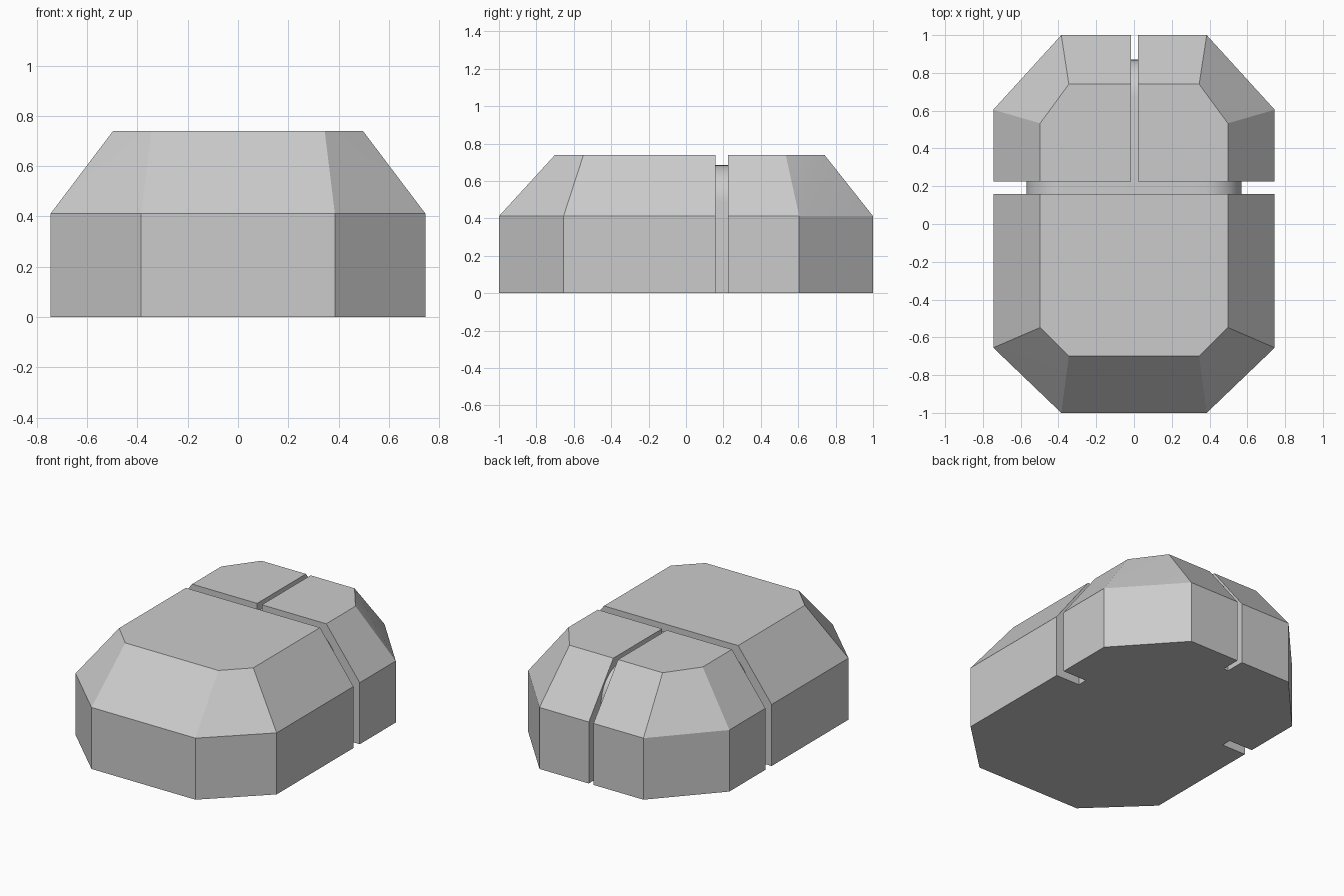
import bpy, bmesh, math

if "Cube" in bpy.data.objects:
    bpy.data.objects.remove(bpy.data.objects["Cube"])


def make_object(name, bm):
    bmesh.ops.recalc_face_normals(bm, faces=bm.faces)
    mesh = bpy.data.meshes.new(name)
    bm.to_mesh(mesh)
    bm.free()
    obj = bpy.data.objects.new(name, mesh)
    bpy.context.collection.objects.link(obj)
    return obj


def ring(half, z):
    """Mirror a half outline (x > 0, front to back) into a closed ring."""
    return [(x, y, z) for x, y in half] + [(-x, y, z) for x, y in reversed(half)]


def arc(cx, cz, r, steps=10):
    """Quarter arc from the top down to the outer side."""
    angles = [math.pi / 2 * (1 - i / steps) for i in range(steps + 1)]
    return [(cx + r * math.cos(a), cz + r * math.sin(a)) for a in angles]


def extrude_profile(name, points, offset):
    bm = bmesh.new()
    face = bm.faces.new([bm.verts.new(p) for p in points])
    new = bmesh.ops.extrude_face_region(bm, geom=[face])["geom"]
    bmesh.ops.translate(bm, vec=offset,
                        verts=[v for v in new if isinstance(v, bmesh.types.BMVert)])
    return make_object(name, bm)


# Body: eight-sided block with a bevelled upper half
base = [(0.385, -1.0), (0.745, -0.655), (0.745, 0.605), (0.385, 1.0)]
top = [(0.345, -0.70), (0.497, -0.548), (0.497, 0.533), (0.345, 0.74)]
bm = bmesh.new()
rings = [[bm.verts.new(p) for p in ring(*args)]
         for args in ((base, 0), (base, 0.412), (top, 0.74))]
bm.faces.new(rings[0])
bm.faces.new(rings[-1])
for low, high in zip(rings, rings[1:]):
    for i in range(8):
        j = (i + 1) % 8
        quad = bm.faces.new((low[i], low[j], high[j], high[i]))
        if high is rings[-1] and i in (0, 2, 4, 6):
            bmesh.ops.triangulate(bm, faces=[quad])
body = make_object("button_body", bm)

# Cross groove: wraps over a rounded core
side = arc(0.37, 0.485, 0.2) + [(0.57, -0.1), (0.9, -0.1), (0.9, 0.9)]
outline = side + [(-x, z) for x, z in reversed(side)]
cross = extrude_profile("cross_groove_cutter",
                        [(x, 0.158, z) for x, z in outline], (0, 0.066, 0))

# Centre groove: runs to the back end and down its face
outline = ([(0.2, 0.686)] + arc(0.67, 0.486, 0.2)
           + [(0.87, -0.1), (1.2, -0.1), (1.2, 0.9), (0.2, 0.9)])
centre = extrude_profile("centre_groove_cutter",
                         [(-0.015, y, z) for y, z in outline], (0.035, 0, 0))

# Cut the grooves
bpy.ops.object.select_all(action='DESELECT')
bpy.context.view_layer.objects.active = body
body.select_set(True)
for cutter in (cross, centre):
    cutter.hide_render = True
    mod = body.modifiers.new(cutter.name, 'BOOLEAN')
    mod.operation = 'DIFFERENCE'
    mod.solver = 'EXACT'
    mod.object = cutter
    bpy.ops.object.modifier_apply(modifier=mod.name)
    bpy.data.objects.remove(cutter)
bpy.ops.object.shade_smooth_by_angle(angle=math.radians(12))
